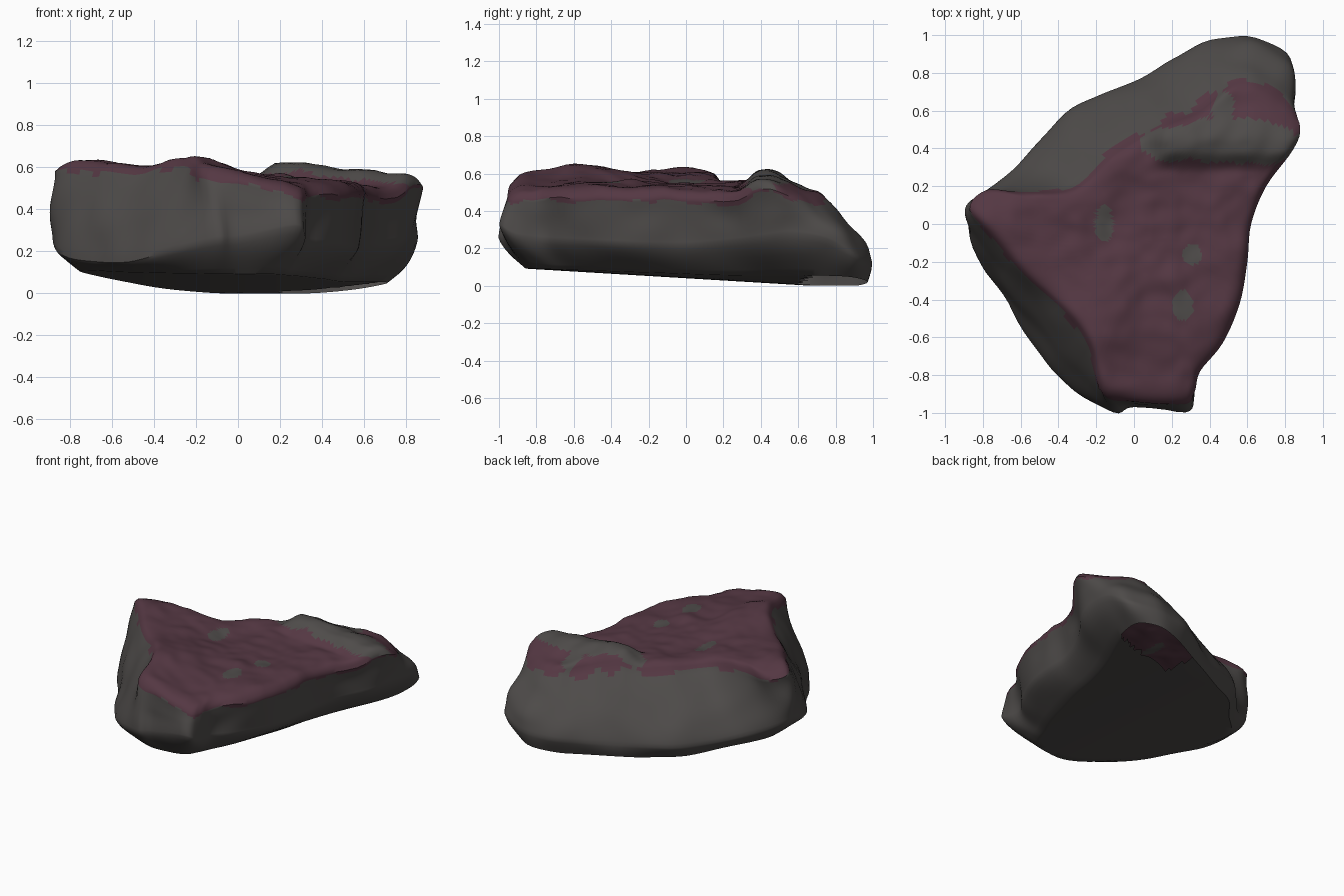
import bpy, bmesh, math
from mathutils import Vector, noise

cube = bpy.data.objects.get("Cube")
if cube:
    bpy.data.objects.remove(cube, do_unlink=True)


def material(name, colour):
    mat = bpy.data.materials.new(name)
    mat.use_nodes = True
    mat.diffuse_color = colour
    mat.node_tree.nodes["Principled BSDF"].inputs["Base Color"].default_value = colour
    return mat


GREY, MOSS = 0, 1
materials = [material("grey stone", (0.077, 0.071, 0.068, 1)),
             material("plum moss", (0.09, 0.039, 0.056, 1))]

# Matching outlines, counter-clockwise from the front: top rim, widest girth, underside
RIM = [(-.17, -.89), (0, -.94), (.26, -.95), (.32, -.89), (.35, -.78), (.47, -.63), (.56, -.42),
       (.6, -.2), (.62, 0), (.7, .2), (.84, .39), (.88, .51), (.82, .64), (.73, .71),
       (.62, .75), (.5, .73), (.35, .61), (.15, .53), (0, .45), (-.15, .35), (-.33, .19),
       (-.6, .17), (-.78, .18), (-.87, .08), (-.75, -.07), (-.58, -.27), (-.36, -.47), (-.24, -.65)]
GIRTH = [(-.11, -1, .25), (0, -.96, .26), (.27, -.99, .32), (.32, -.91, .27), (.33, -.76, .25),
         (.44, -.6, .24), (.53, -.4, .23), (.57, -.18, .22), (.59, .03, .22), (.66, .23, .24),
         (.79, .41, .26), (.85, .58, .28), (.85, .75, .25), (.81, .91, .16), (.6, 1, .12),
         (.4, .97, .11), (.2, .87, .1), (0, .76, .09), (-.2, .67, .1), (-.4, .55, .11),
         (-.58, .35, .13), (-.74, .21, .18), (-.87, .1, .24), (-.88, 0, .23), (-.81, -.22, .17),
         (-.67, -.42, .15), (-.52, -.66, .15), (-.36, -.84, .19)]
BASE = [(-.12, -.85), (.02, -.85), (.15, -.82), (.2, -.74), (.24, -.64), (.3, -.5), (.36, -.3),
        (.42, -.1), (.46, .1), (.52, .3), (.58, .45), (.65, .6), (.7, .75), (.7, .89),
        (.58, .97), (.4, .93), (.2, .83), (0, .73), (-.18, .63), (-.37, .52), (-.53, .33),
        (-.66, .2), (-.74, .1), (-.75, -.02), (-.69, -.2), (-.56, -.4), (-.43, -.6), (-.27, -.77)]
STEPS = 5


def smooth_loop(points):
    """Closed Catmull-Rom curve through the points."""
    pts = [Vector(p).to_3d() for p in points]
    n, out = len(pts), []
    for i in range(n):
        a, b, c, d = (pts[(i + k) % n] for k in (-1, 0, 1, 2))
        for s in range(STEPS):
            t = s / STEPS
            out.append(b + (c - a) * t / 2 + (a * 2 - b * 5 + c * 4 - d) * t * t / 2
                       + (b * 3 - a - c * 3 + d) * t ** 3 / 2)
    return out


def step(a, b, x):
    t = min(max((x - a) / (b - a), 0), 1)
    return t * t * (3 - 2 * t)


def hump(x, y, cx, cy, rx, ry):
    return math.exp(-((x - cx) / rx) ** 2 - ((y - cy) / ry) ** 2)


def rough(x, y, z, scale):
    return noise.noise(Vector((x, y, z)) * scale)


def top_height(x, y):
    ridge = step(.27, .39, y) * (1 - step(.42, .68, y)) * step(.05, .2, x)
    return (.57 - .09 * x - .01 * y + .075 * ridge + .065 * hump(x, y, -.25, -.6, .2, .25)
            - .05 * hump(x, y, .35, -.95, .25, .25) - .03 * hump(x, y, -.05, .1, .3, .3)
            - .05 * hump(x, y, -.75, .25, .25, .13)
            + .022 * rough(x, y, 0, 5) + .008 * rough(x, y, 3, 12))


def base_height(x, y):
    return max(0, .04 - .06 * y + .12 * x * x)


rim, girth, base = (smooth_loop(p) for p in (RIM, GIRTH, BASE))
count = len(rim)
bm = bmesh.new()
rings, zones = [], []


def add_ring(points, zone):
    rings.append([bm.verts.new(p) for p in points])
    zones.append(zone)


# Underside, from its middle outward
CORE = Vector((.08, .05, 0))
for k in range(1, 17):
    flat = [CORE.lerp(p, k / 16) for p in base]
    add_ring([(p.x, p.y, base_height(p.x, p.y)) for p in flat], "base")

# Rounded undercut up to the girth, then the upper wall to the rim
for k in range(1, 7):
    t = k / 6
    ring = []
    for b, g in zip(base, girth):
        p = b.lerp(g, .35 * t + .65 * math.sin(t * math.pi / 2))
        p.z = base_height(b.x, b.y) * (1 - t) + g.z * t
        bump = 1 + .025 * t * rough(p.x, p.y, p.z, 5)
        ring.append((p.x * bump, p.y * bump, p.z))
    add_ring(ring, "wall")
ROWS = 16
for k in range(1, ROWS + 1):
    t = k / ROWS
    ring = []
    for g, r in zip(girth, rim):
        p = g.lerp(r, t ** 1.4)
        p.z = g.z * (1 - t) + (top_height(r.x, r.y) - .05) * t
        bump = 1 + (.025 + .06 * t) * (1 - t) * rough(p.x, p.y, p.z, 5)
        ring.append((p.x * bump, p.y * bump, p.z))
    add_ring(ring, "wall")

# Top surface, rounded at the rim and closing on the middle
HEART = Vector((.1, -.1, 0))
LAYERS = 44
for k in range(1, LAYERS):
    s = 1 - k / LAYERS
    ring = []
    for r in rim:
        p = HEART.lerp(r, s)
        ring.append((p.x, p.y, top_height(p.x, p.y) - .05 * s ** 25))
    add_ring(ring, "top")


def bare_patch(x, y):
    """Places on the top where the moss is missing."""
    wobble = .3 * rough(x, y, 1, 8)
    spots = [(-.16, 0, .05, .1), (.31, -.16, .05, .05), (.26, -.43, .055, .08),
             (.5, .44, .37, .12), (.47, .6, .06, .1), (.2, .42, .17, .09), (.72, .42, .15, .11)]
    return any(((x - a) / c) ** 2 + ((y - b) / d) ** 2 < 1 + wobble for a, b, c, d in spots)


def paint(face, zone):
    c = face.calc_center_median()
    if zone == "top":
        moss = not bare_patch(c.x, c.y)
    else:
        moss = zone == "wall" and c.z > top_height(c.x, c.y) - .06 + .05 * rough(c.x, c.y, 0, 7)
    face.material_index = MOSS if moss else GREY


for lower, upper, zone in zip(rings, rings[1:], zones[1:]):
    for i in range(count):
        j = (i + 1) % count
        paint(bm.faces.new((lower[i], lower[j], upper[j], upper[i])), zone)
for ring, centre, zone in ((rings[0], (CORE.x, CORE.y, base_height(CORE.x, CORE.y)), "base"),
                           (rings[-1], (HEART.x, HEART.y, top_height(HEART.x, HEART.y)), "top")):
    tip = bm.verts.new(centre)
    for i in range(count):
        pair = (ring[(i + 1) % count], ring[i])
        paint(bm.faces.new((*(pair if zone == "base" else pair[::-1]), tip)), zone)
bmesh.ops.recalc_face_normals(bm, faces=bm.faces)

# Opening in the underside near the back
gap = []
for face in bm.faces:
    c = face.calc_center_median()
    if face.normal.z < -.9 and c.x > .2 and c.y > .56 + .25 * (c.x - .2):
        gap.append(face)
bmesh.ops.delete(bm, geom=gap, context="FACES")

mesh = bpy.data.meshes.new("mossy_rock")
bm.to_mesh(mesh)
bm.free()
for mat in materials:
    mesh.materials.append(mat)
rock = bpy.data.objects.new("mossy_rock", mesh)
bpy.context.collection.objects.link(rock)
bpy.context.view_layer.objects.active = rock
rock.select_set(True)
bpy.ops.object.shade_smooth_by_angle(angle=math.radians(40))
